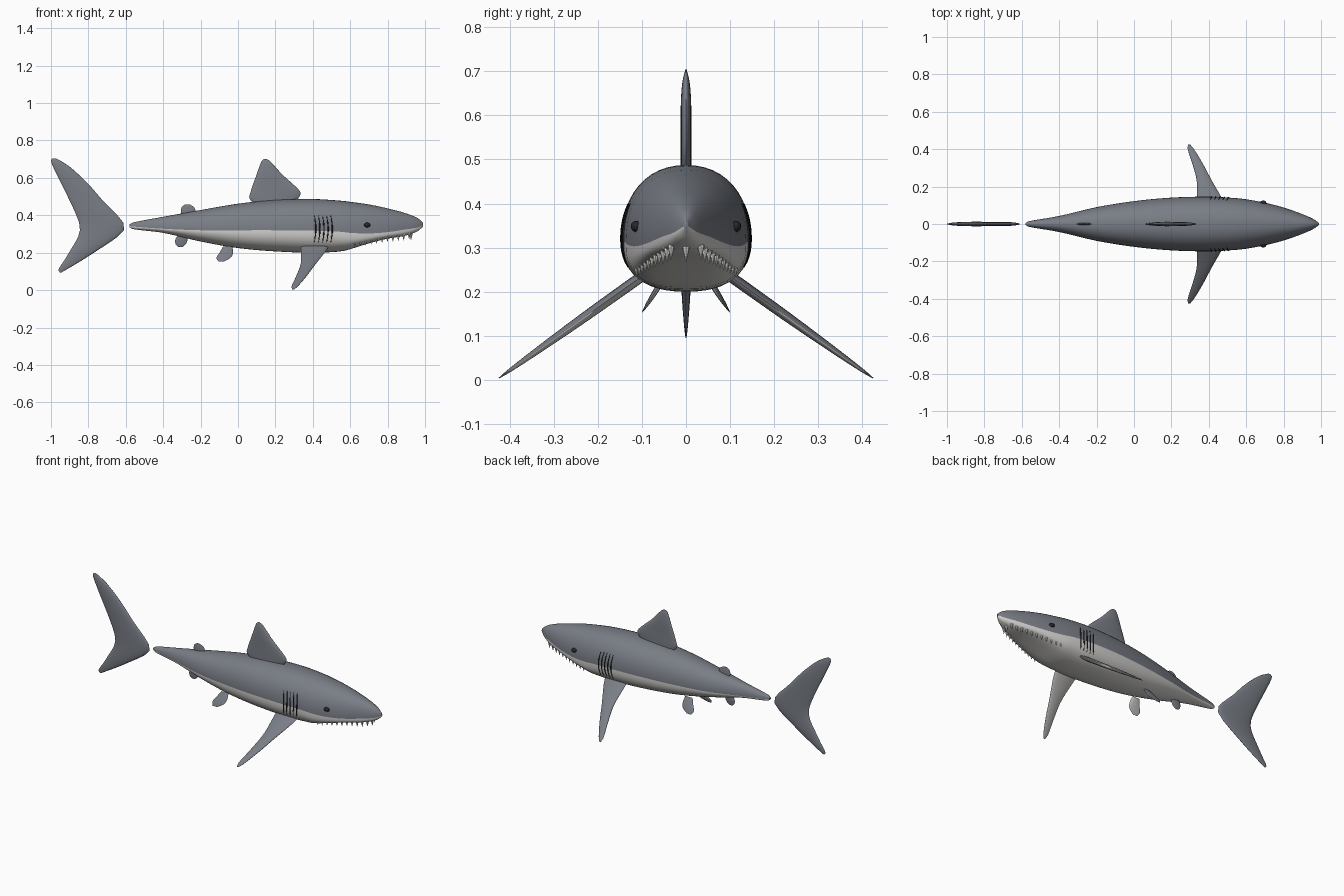
import bpy
import bmesh
import math
from mathutils import Vector

cube = bpy.data.objects.get("Cube")
if cube:
    bpy.data.objects.remove(cube, do_unlink=True)


def make_material(name, colour):
    mat = bpy.data.materials.new(name)
    mat.use_nodes = True
    mat.diffuse_color = (*colour, 1)
    mat.node_tree.nodes["Principled BSDF"].inputs["Base Color"].default_value = (*colour, 1)
    return mat


GREY = make_material("slate grey", (0.19, 0.205, 0.235))
PALE = make_material("pale belly", (0.66, 0.65, 0.63))
DARK = make_material("dark eye and gill", (0.02, 0.02, 0.025))
WHITE = make_material("tooth white", (0.85, 0.84, 0.78))


def finish(name, bm, materials, angle=60):
    """Turn a bmesh into a smooth shaded object."""
    bmesh.ops.recalc_face_normals(bm, faces=bm.faces)
    mesh = bpy.data.meshes.new(name)
    bm.to_mesh(mesh)
    bm.free()
    for mat in materials:
        mesh.materials.append(mat)
    obj = bpy.data.objects.new(name, mesh)
    bpy.context.collection.objects.link(obj)
    bpy.ops.object.select_all(action="DESELECT")
    obj.select_set(True)
    bpy.context.view_layer.objects.active = obj
    bpy.ops.object.shade_smooth_by_angle(angle=math.radians(angle))
    return obj


def sample(table, x):
    """Smoothly interpolate the rows of a table keyed by its first column."""
    last = len(table) - 1
    i = max(k for k in range(last) if k == 0 or table[k][0] <= x)
    a, b = table[i], table[i + 1]
    span = b[0] - a[0]
    t = min(max((x - a[0]) / span, 0), 1)

    def slope(k, col):
        lo, hi = table[max(k - 1, 0)], table[min(k + 1, last)]
        return (hi[col] - lo[col]) / (hi[0] - lo[0])

    row = []
    for col in range(1, len(a)):
        ease = t * t * (3 - 2 * t)
        bend = slope(i, col) * t * (1 - t) ** 2 - slope(i + 1, col) * t * t * (1 - t)
        row.append(a[col] + (b[col] - a[col]) * ease + span * bend)
    return row


def loft(bm, rings):
    """Skin closed rings; returns (face, index around the ring)."""
    loops = [[bm.verts.new(p) for p in ring] for ring in rings]
    n = len(loops[0])
    faces = []
    for a, b in zip(loops, loops[1:]):
        for j in range(n):
            k = (j + 1) % n
            faces.append((bm.faces.new((a[j], a[k], b[k], b[j])), j))
    bm.faces.new(loops[0])
    bm.faces.new(loops[-1])
    return faces


# Body stations: x, half width, top, colour line, bottom, lower squareness
BODY = [
    (-.58, .006, .352, .343, .336, 2), (-.56, .015, .362, .34, .326, 2),
    (-.4, .043, .392, .328, .306, 2), (-.2, .09, .428, .32, .26, 2),
    (0, .122, .462, .32, .225, 2.2), (.2, .141, .482, .32, .207, 2.3),
    (.4, .146, .487, .318, .2, 2.4), (.55, .138, .478, .312, .207, 2.6),
    (.6, .132, .472, .306, .219, 3), (.7, .114, .458, .303, .25, 3.5),
    (.8, .088, .437, .31, .275, 3.5), (.9, .053, .41, .325, .292, 3),
    (.96, .026, .385, .335, .315, 2.4), (.99, .005, .36, .348, .34, 2),
]
UPPER = 2.2


def power(v, n):
    return math.copysign(abs(v) ** (2 / n), v)


def body_ring(x, count=48):
    half, top, mid, low, square = sample(BODY, x)
    ring = []
    for j in range(count):
        a = math.tau * j / count
        c, s = math.cos(a), math.sin(a)
        n, height = (UPPER, top - mid) if j <= count // 2 else (square, mid - low)
        s = 0 if j in (0, count // 2) else s
        ring.append((x, half * power(c, n), mid + height * power(s, n)))
    return ring


def side_y(x, z):
    half, top, mid, low, square = sample(BODY, x)
    n, height = (UPPER, top - mid) if z > mid else (square, mid - low)
    return half * (1 - min(abs(z - mid) / height, 1) ** n) ** (1 / n)


def under_z(x, y):
    half, top, mid, low, square = sample(BODY, x)
    return mid - (mid - low) * (1 - min(abs(y) / half, 1) ** square) ** (1 / square)


# Body: grey back, pale belly, split along the colour line
bm = bmesh.new()
steps = 72
centre, reach = (BODY[0][0] + BODY[-1][0]) / 2, (BODY[-1][0] - BODY[0][0]) / 2
stations = [centre - reach * math.cos(math.pi * i / steps) for i in range(steps + 1)]
for face, j in loft(bm, [body_ring(x) for x in stations]):
    face.material_index = 0 if j < 24 else 1
finish("body", bm, [GREY, PALE])


def fin(name, rows, origin=(0, 0, 0), span=(0, 0, 1), pale_under=False):
    """Fin lofted along span; rows are distance, leading x, trailing x, half thickness."""
    origin, span = Vector(origin), Vector(span).normalized()
    side = Vector((1, 0, 0)).cross(span)
    rings = []
    for i in range(25):
        d = rows[0][0] + (rows[-1][0] - rows[0][0]) * (1 - math.cos(math.pi * i / 24)) / 2
        lead, trail, thick = sample(rows, d)
        ring = []
        for j in range(20):
            a = math.tau * j / 20
            x = (lead + trail) / 2 + (lead - trail) / 2 * math.cos(a)
            ring.append(origin + span * d + side * thick * math.sin(a) + Vector((x, 0, 0)))
        rings.append(ring)
    bm = bmesh.new()
    loft(bm, rings)
    bmesh.ops.recalc_face_normals(bm, faces=bm.faces)
    bm.normal_update()
    for face in bm.faces:
        face.material_index = int(pale_under and face.normal.z < 0)
    return finish(name, bm, [GREY, PALE])


# Fins on the centre line
fin("dorsal_fin", [
    (.465, .3, .08, .012), (.495, .325, .06, .012), (.52, .335, .066, .012),
    (.55, .312, .075, .012), (.62, .235, .1, .012), (.67, .19, .118, .009),
    (.695, .165, .13, .004), (.702, .15, .14, .001)])
fin("tail_fin", [
    (.095, -.943, -.953, .001), (.108, -.92, -.961, .003), (.165, -.825, -.925, .008),
    (.22, -.74, -.892, .011), (.29, -.637, -.852, .012), (.335, -.605, -.845, .012),
    (.38, -.627, -.856, .012), (.47, -.715, -.896, .012), (.567, -.8, -.944, .012),
    (.66, -.9, -.989, .009), (.695, -.955, -1, .004), (.705, -.975, -.992, .001)])
fin("second_dorsal_fin", [
    (.38, -.245, -.295, .006), (.42, -.228, -.305, .006),
    (.445, -.236, -.3, .004), (.458, -.258, -.283, .001)])
fin("anal_fin", [
    (.23, -.297, -.32, .001), (.245, -.28, -.333, .004),
    (.27, -.27, -.335, .006), (.31, -.27, -.31, .006)])

# Paired fins
PECTORAL = [
    (0, .485, .335, .012), (.05, .468, .336, .012), (.165, .415, .335, .011),
    (.28, .365, .31, .008), (.37, .32, .287, .004), (.399, .3, .289, .001)]
PELVIC = [
    (-.02, -.03, -.08, .006), (.02, -.027, -.1, .006),
    (.05, -.04, -.115, .004), (.073, -.075, -.105, .001)]

for label, side in (("left", 1), ("right", -1)):
    fin(label + "_pectoral_fin", PECTORAL, (0, side * .1, .235), (0, side * .814, -.58), True)
    fin(label + "_pelvic_fin", PELVIC, (0, side * .06, .215), (0, side * .536, -.844), True)

    # Eye
    bm = bmesh.new()
    bmesh.ops.create_uvsphere(bm, u_segments=20, v_segments=12, radius=.016)
    bmesh.ops.scale(bm, vec=(1.1, .8, .8), verts=bm.verts)
    bmesh.ops.translate(bm, vec=(.69, side * side_y(.69, .348), .348), verts=bm.verts)
    finish(label + "_eye", bm, [DARK])

    # Gill slits: slim bowed tubes lying on the skin
    bm = bmesh.new()
    for g in range(5):
        rings = []
        for i in range(13):
            t = i / 12
            z = .255 + .145 * t
            x = .408 + .022 * g + .008 * math.sin(math.pi * t)
            y = side_y(x, z)
            r = .0012 + .0025 * math.sin(math.pi * t)
            rings.append([(x + r * math.cos(k * math.tau / 8),
                           side * (y + r * math.sin(k * math.tau / 8)), z) for k in range(8)])
        loft(bm, rings)
    finish(label + "_gill_slits", bm, [DARK])

# Teeth: small cones hanging from the rim of the upper jaw
bm = bmesh.new()
spots = [(.925, 0, 1.2)]
for i in range(11):
    t = i / 10
    x = .915 - .29 * t
    y = sample(BODY, x)[0] * (.72 + .16 * t)
    spots += [(x, y, 1.1 - .45 * t), (x, -y, 1.1 - .45 * t)]
for x, y, size in spots:
    height = .032 * size
    cone = bmesh.ops.create_cone(bm, segments=8, radius1=.0085 * size, radius2=.0004,
                                 depth=height, cap_ends=True)["verts"]
    for v in cone:
        v.co.z = -v.co.z
    bmesh.ops.translate(bm, vec=(x, y, under_z(x, y) - height / 2 + .006), verts=cone)
finish("teeth", bm, [WHITE], 40)
